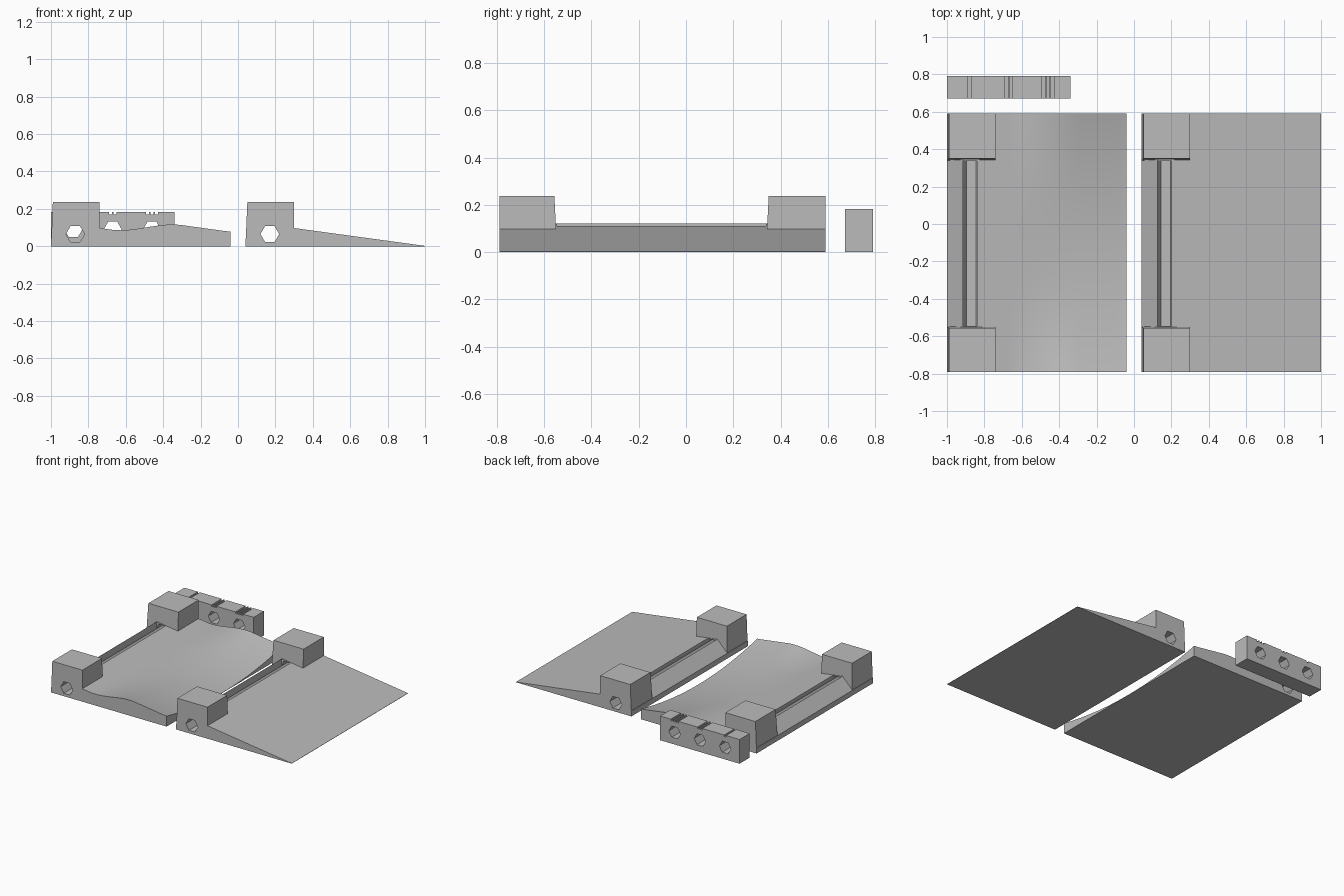
import bpy
import bmesh
from math import cos, sin, pi

if "Cube" in bpy.data.objects:
    bpy.data.objects.remove(bpy.data.objects["Cube"], do_unlink=True)

grey = bpy.data.materials.new("plain_grey")
grey.use_nodes = True
grey.diffuse_color = (0.5, 0.5, 0.5, 1)
grey.node_tree.nodes["Principled BSDF"].inputs["Base Color"].default_value = (0.5, 0.5, 0.5, 1)

Y0, Y1 = -0.79, 0.59          # ends of both ramps
IN0, IN1 = -0.545, 0.338      # inner feet of the blocks


def loft(name, rings):
    """Solid through a row of closed rings with equal point counts."""
    bm = bmesh.new()
    rows = [[bm.verts.new(p) for p in ring] for ring in rings]
    n = len(rows[0])
    for a, b in zip(rows, rows[1:]):
        for i in range(n):
            j = (i + 1) % n
            bm.faces.new((a[i], a[j], b[j], b[i]))
    bm.faces.new(rows[0][::-1])
    bm.faces.new(rows[-1])
    bmesh.ops.recalc_face_normals(bm, faces=bm.faces)
    mesh = bpy.data.meshes.new(name)
    bm.to_mesh(mesh)
    bm.free()
    mesh.materials.append(grey)
    ob = bpy.data.objects.new(name, mesh)
    bpy.context.collection.objects.link(ob)
    return ob


def prism(name, profile, y0, y1):
    return loft(name, [[(x, y, z) for x, z in profile] for y in (y0, y1)])


def box(name, x0, x1, y0, y1, z0, z1):
    return prism(name, [(x0, z0), (x1, z0), (x1, z1), (x0, z1)], y0, y1)


def hexagon(x, z, r):
    return [(x + r * cos(i * pi / 3), z + r * sin(i * pi / 3)) for i in range(6)]


def combine(ob, other, operation):
    """Apply a boolean and discard the helper."""
    mod = ob.modifiers.new("combine", "BOOLEAN")
    mod.operation, mod.object, mod.solver = operation, other, "EXACT"
    bpy.context.view_layer.objects.active = ob
    bpy.ops.object.modifier_apply(modifier=mod.name)
    bpy.data.objects.remove(other, do_unlink=True)


def smooth(ob):
    bpy.ops.object.select_all(action="DESELECT")
    ob.select_set(True)
    bpy.context.view_layer.objects.active = ob
    bpy.ops.object.shade_smooth_by_angle(angle=pi / 7)


def bank(x, y):
    """Raised sides of the dished ramp, fading out towards the blocks."""
    t = min(max((x - 0.36) / 0.38, 0), 1)
    v = (y + 0.1) / 0.69
    return 0.077 * t * t * (3 - 2 * t) * v * v


def ramp(name, dx, end, dished):
    nx, ny = (30, 32) if dished else (1, 1)
    rings = []
    for k in range(ny + 1):
        y = Y0 + (Y1 - Y0) * k / ny
        ring = [(0.04, 0), (0.04, 0.04), (0.125, 0.122)]
        for i in range(nx + 1):
            x = 0.2 + (end - 0.2) * i / nx
            z = max(0.111 * (1 - x) / 0.8, 0.002)
            ring.append((x, z + (bank(x, y) if dished else 0)))
        ring.append((end, 0))
        rings.append([(x + dx, y, z) for x, z in ring])
    body = loft(name, rings)
    # open channel between the blocks
    combine(body, box("channel", 0.125 + dx, 0.2 + dx, IN0, IN1, 0.065, 0.2), "DIFFERENCE")
    # tapered end blocks
    for outer, foot, lean in ((Y0, IN0, -0.012), (Y1, IN1, 0.012)):
        low = [(0.04, outer), (0.3, outer), (0.3, foot), (0.04, foot)]
        high = [(0.05, outer), (0.3, outer), (0.3, foot + lean), (0.05, foot + lean)]
        block = loft("block", [[(x + dx, y, 0) for x, y in low],
                               [(x + dx, y, 0.237) for x, y in high]])
        combine(body, block, "UNION")
    # hexagonal bore through both blocks
    combine(body, prism("bore", hexagon(0.17 + dx, 0.065, 0.05), -1, 0.8), "DIFFERENCE")
    smooth(body)


ramp("flat_ramp", 0, 1.0, False)
ramp("dished_ramp", -1.04, 1.0, True)

# gauge bar with three hexagonal holes, marked by one, two and three notches
bar = box("gauge_bar", -1, -0.34, 0.672, 0.792, 0, 0.182)
for count, x in enumerate((-0.88, -0.67, -0.46), 1):
    combine(bar, prism("hole", hexagon(x, 0.09, 0.048), 0.6, 0.9), "DIFFERENCE")
    for i in range(count):
        c = x + (i - (count - 1) / 2) * 0.024
        combine(bar, box("notch", c - 0.008, c + 0.008, 0.6, 0.9, 0.17, 0.2), "DIFFERENCE")
